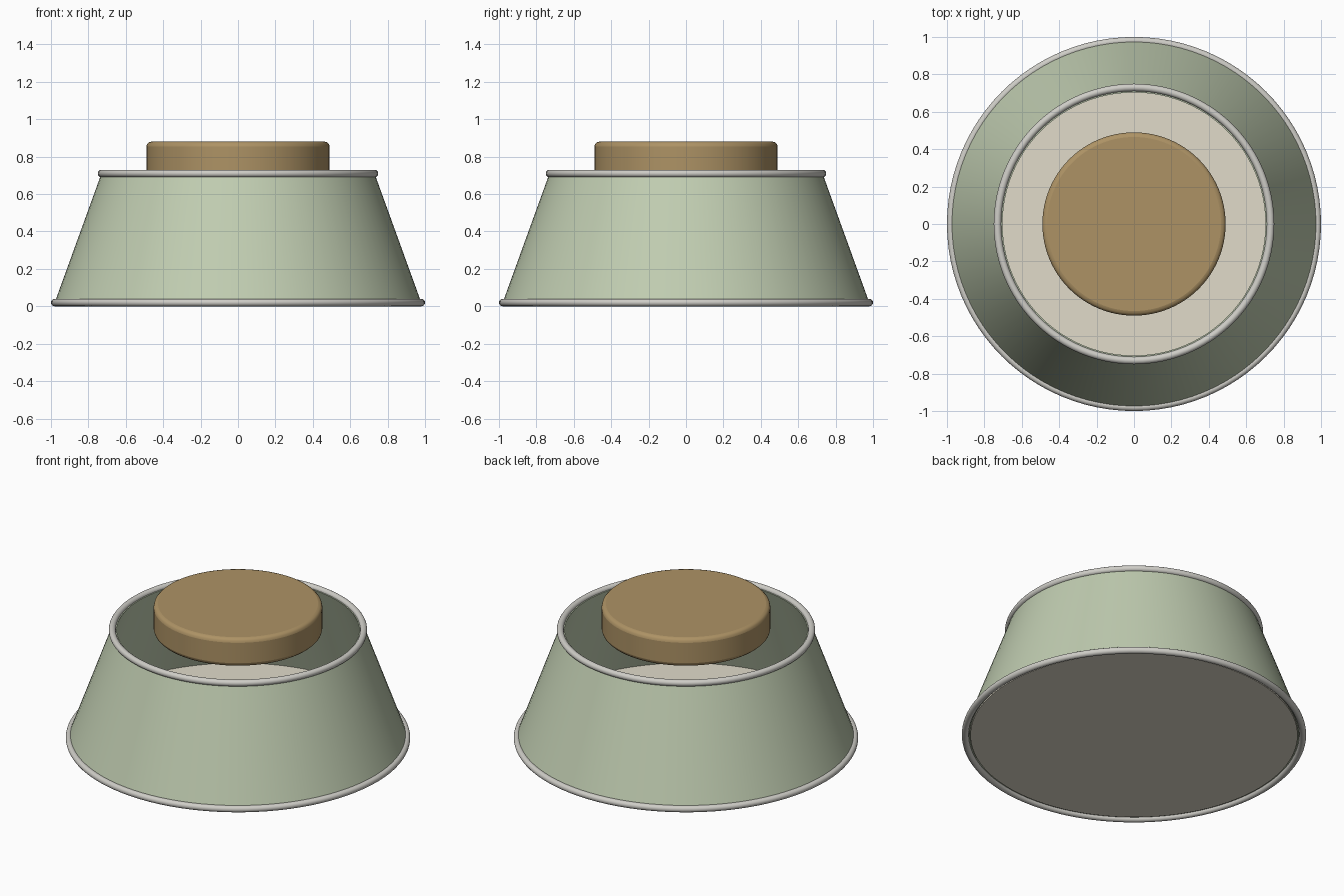
import bpy, bmesh, math

if "Cube" in bpy.data.objects:
    bpy.data.objects.remove(bpy.data.objects["Cube"])

SEG = 96


def material(name, rgb):
    m = bpy.data.materials.new(name)
    m.diffuse_color = (*rgb, 1)
    m.use_nodes = True
    m.node_tree.nodes["Principled BSDF"].inputs["Base Color"].default_value = m.diffuse_color
    return m


def finish(obj, name, mat):
    obj.name = name
    obj.data.materials.append(mat)
    bpy.ops.object.select_all(action='DESELECT')
    obj.select_set(True)
    bpy.context.view_layer.objects.active = obj
    bpy.ops.object.shade_smooth_by_angle(angle=math.radians(35))


def disc(name, radius, z0, z1, mat, bevel=0):
    bpy.ops.mesh.primitive_cylinder_add(vertices=SEG, radius=radius, depth=z1 - z0,
                                        location=(0, 0, (z0 + z1) / 2))
    obj = bpy.context.object
    if bevel:
        mod = obj.modifiers.new("soft_edge", 'BEVEL')
        mod.width, mod.segments = bevel, 3
    finish(obj, name, mat)


def ring(name, major, z, mat):
    bpy.ops.mesh.primitive_torus_add(major_segments=SEG, minor_segments=16,
                                     major_radius=major, minor_radius=0.02,
                                     location=(0, 0, z))
    finish(bpy.context.object, name, mat)


def lathe(name, profile, mat):
    # closed (radius, z) profile swept around z
    bm = bmesh.new()
    loops = []
    for r, z in profile:
        loops.append([bm.verts.new((r * math.cos(2 * math.pi * i / SEG),
                                    r * math.sin(2 * math.pi * i / SEG), z))
                      for i in range(SEG)])
    for a, b in zip(loops, loops[1:] + loops[:1]):
        for i in range(SEG):
            j = (i + 1) % SEG
            bm.faces.new((a[i], a[j], b[j], b[i]))
    bmesh.ops.recalc_face_normals(bm, faces=bm.faces)
    mesh = bpy.data.meshes.new(name)
    bm.to_mesh(mesh)
    bm.free()
    obj = bpy.data.objects.new(name, mesh)
    bpy.context.collection.objects.link(obj)
    finish(obj, name, mat)


green = material("sage_green", (0.53, 0.61, 0.44))
metal = material("pale_metal", (0.62, 0.61, 0.57))
cream = material("cream", (0.75, 0.71, 0.59))
brown = material("tan_brown", (0.42, 0.29, 0.13))

# tapered shell, open at the top
lathe("tapered_wall", [(0.98, 0.02), (0.73, 0.71), (0.703, 0.71), (0.953, 0.02)], green)

# rolled rims
ring("bottom_rim", 0.98, 0.02, metal)
ring("top_rim", 0.73, 0.71, metal)

# floor plate and central cap
disc("floor_plate", 0.95, 0.015, 0.06, cream)
disc("center_cap", 0.49, 0.70, 0.88, brown, bevel=0.025)
